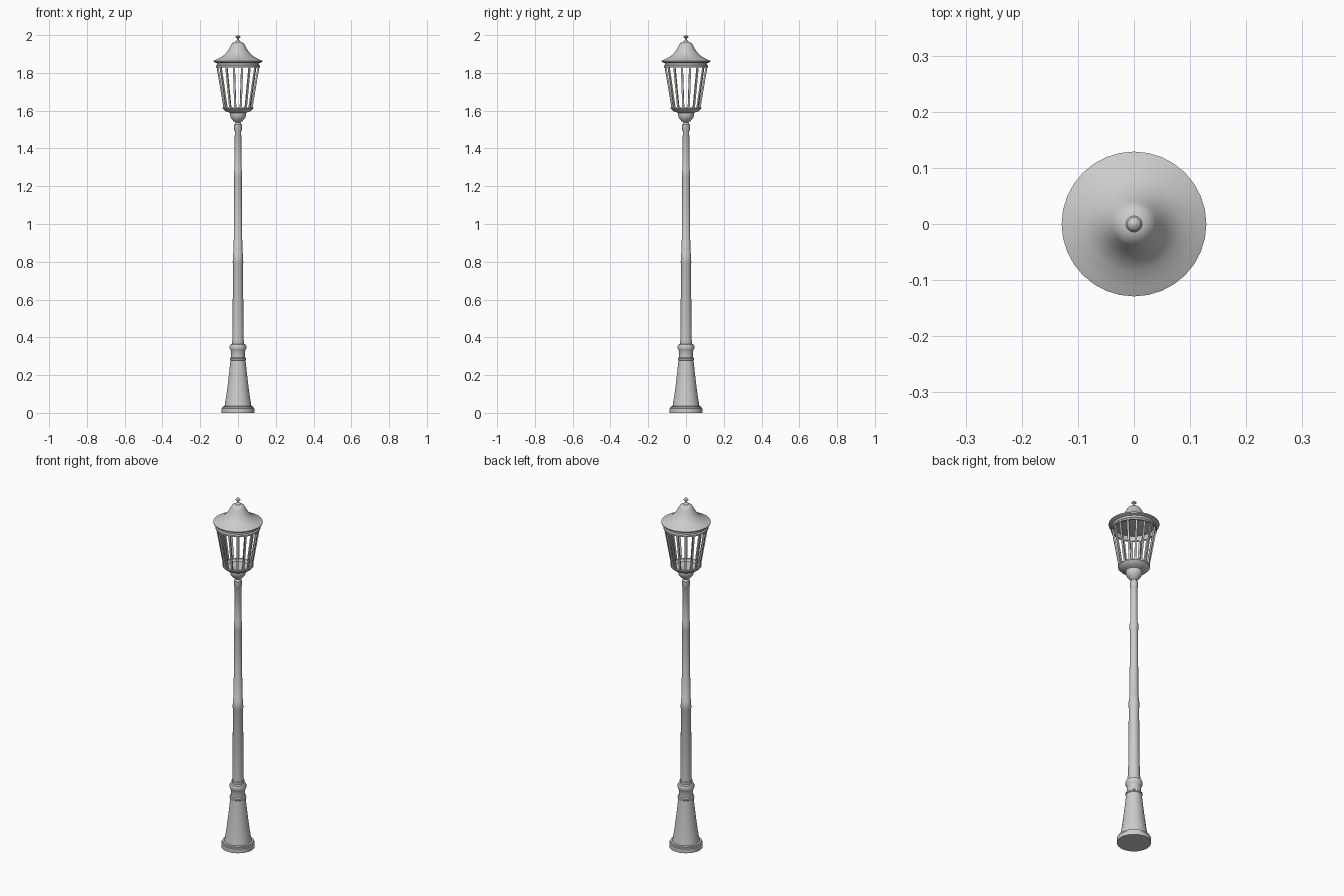
import bpy, bmesh, math
from mathutils import Matrix, Vector

if "Cube" in bpy.data.objects:
    bpy.data.objects.remove(bpy.data.objects["Cube"])

SEG = 32


def lathe(name, profile, angle=35):
    """Revolve (radius, z) points around the z axis."""
    bm = bmesh.new()
    rings = []
    for r, z in profile:
        if r < 1e-5:
            rings.append([bm.verts.new((0, 0, z))])
        else:
            rings.append([bm.verts.new((r * math.cos(2 * math.pi * i / SEG),
                                        r * math.sin(2 * math.pi * i / SEG), z))
                          for i in range(SEG)])
    for a, b in zip(rings, rings[1:]):
        for i in range(SEG):
            j = (i + 1) % SEG
            quad = [a[i % len(a)], a[j % len(a)], b[j % len(b)], b[i % len(b)]]
            bm.faces.new(list(dict.fromkeys(quad)))
    bmesh.ops.recalc_face_normals(bm, faces=bm.faces)
    return finish(name, bm, angle)


def finish(name, bm, angle=None):
    mesh = bpy.data.meshes.new(name)
    bm.to_mesh(mesh)
    bm.free()
    obj = bpy.data.objects.new(name, mesh)
    bpy.context.collection.objects.link(obj)
    if angle:
        bpy.ops.object.select_all(action='DESELECT')
        obj.select_set(True)
        bpy.context.view_layer.objects.active = obj
        bpy.ops.object.shade_smooth_by_angle(angle=math.radians(angle))
    return obj


# Flared base with plinth and collars
lathe("base", [(0, 0), (.087, 0), (.087, .024), (.081, .026), (.081, .034),
               (.071, .036), (.062, .09), (.053, .16), (.046, .22), (.040, .278),
               (.043, .281), (.043, .289), (.037, .293), (.036, .325),
               (.040, .332), (.044, .342), (.044, .352), (.040, .362),
               (.032, .366), (.033, .382), (0, .382)])

# Tapering pole with three joint bands
lathe("pole", [(0, .37), (.030, .37), (.026, .79), (.028, .795), (.026, .845),
               (.023, .85), (.020, 1.24), (.022, 1.25), (.022, 1.28),
               (.019, 1.29), (.017, 1.49), (.020, 1.495), (.020, 1.527),
               (.014, 1.535), (.012, 1.545), (0, 1.545)])

# Bowl holding the lantern, open on top
lathe("lantern_bowl", [(0, 1.535), (.012, 1.535), (.024, 1.545), (.037, 1.56),
                       (.042, 1.575), (.042, 1.588), (.055, 1.593), (.068, 1.598),
                       (.081, 1.612), (.081, 1.618), (.068, 1.618),
                       (.060, 1.606), (0, 1.602)])

# Upper ring of the cage
lathe("cage_top_ring", [(.106, 1.828), (.117, 1.828), (.117, 1.836), (.112, 1.842),
                        (.112, 1.858), (.103, 1.858), (.106, 1.828)])

# Bell-shaped roof and finial
lathe("roof", [(0, 1.853), (.118, 1.853), (.128, 1.858), (.129, 1.864), (.112, 1.872),
               (.085, 1.885), (.065, 1.902), (.050, 1.923), (.039, 1.944),
               (.031, 1.957), (.017, 1.964), (0, 1.966)])
lathe("finial", [(0, 1.96), (.016, 1.96), (.012, 1.970), (.006, 1.975), (.006, 1.983),
                 (.012, 1.988), (.012, 1.992), (.006, 1.998), (0, 2.0)])

# Slanted bars around the lantern
BARS = 16
bm = bmesh.new()
low, high = Vector((.073, 0, 1.612)), Vector((.111, 0, 1.835))
tilt = math.atan2(high.x - low.x, high.z - low.z)
for k in range(BARS):
    m = (Matrix.Rotation(2 * math.pi * (k + .5) / BARS, 4, 'Z')
         @ Matrix.Translation((low + high) / 2)
         @ Matrix.Rotation(tilt, 4, 'Y')
         @ Matrix.Diagonal((.008, .010, (high - low).length, 1)))
    bmesh.ops.create_cube(bm, size=1, matrix=m)
finish("cage_bars", bm)
